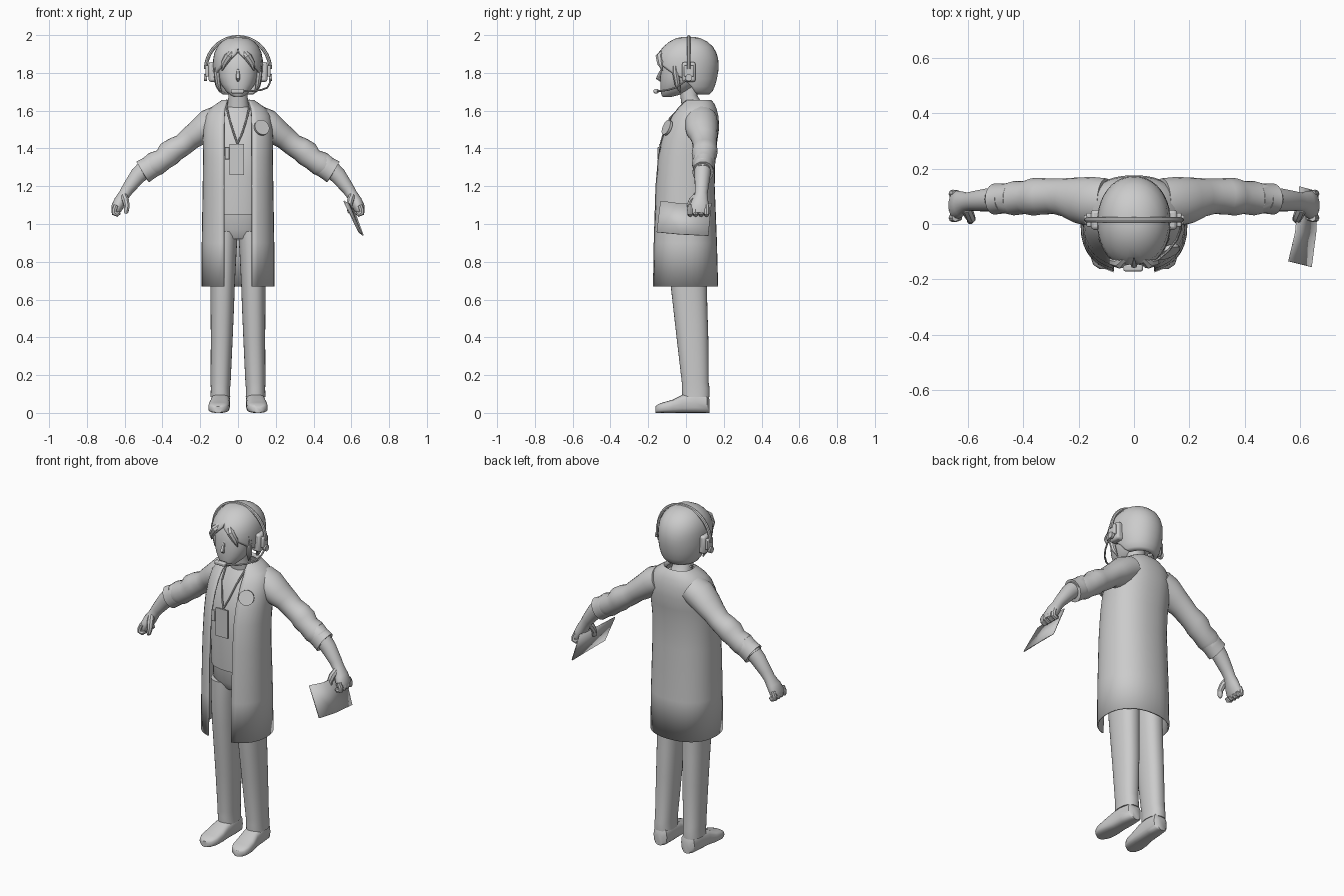
import bpy, bmesh
from math import sin, cos, pi, radians, copysign
from mathutils import Vector, Matrix


def finish(name, bm, mirror=False, thick=0, bevel=0):
    bmesh.ops.remove_doubles(bm, verts=bm.verts, dist=0.0004)
    bmesh.ops.recalc_face_normals(bm, faces=bm.faces)
    me = bpy.data.meshes.new(name)
    bm.to_mesh(me)
    bm.free()
    ob = bpy.data.objects.new(name, me)
    bpy.context.collection.objects.link(ob)
    return dress(ob, mirror, thick, bevel)


def dress(ob, mirror=False, thick=0, bevel=0):
    bpy.ops.object.select_all(action='DESELECT')
    ob.select_set(True)
    bpy.context.view_layer.objects.active = ob
    bpy.ops.object.shade_smooth_by_angle(angle=radians(40))
    if thick:
        m = ob.modifiers.new("thickness", 'SOLIDIFY')
        m.thickness, m.offset = thick, 0
    if bevel:
        m = ob.modifiers.new("bevel", 'BEVEL')
        m.width, m.segments = bevel, 2
    if mirror:
        ob.modifiers.new("mirror", 'MIRROR')
    return ob


def loft(name, rings, closed=True, caps=(True, True), **kw):
    bm = bmesh.new()
    rows = [[bm.verts.new(p) for p in r] for r in rings]
    n = len(rows[0])
    for a, b in zip(rows, rows[1:]):
        for i in range(n if closed else n - 1):
            j = (i + 1) % n
            bm.faces.new((a[i], a[j], b[j], b[i]))
    for row, cap in ((rows[0], caps[0]), (rows[-1], caps[1])):
        if cap:
            bm.faces.new(row if closed else row[:-1])
    return finish(name, bm, **kw)


def power(v, p):
    return copysign(abs(v) ** p, v)


def level(z, w, yf, yb, gap=None, cx=0, p=0.88, n=32):
    """Horizontal section; a gap in degrees leaves the front open."""
    g = radians(gap or 0)
    cy, ry = (yf + yb) / 2, (yb - yf) / 2
    pts = []
    for i in range(n if gap is None else n + 1):
        t = g + (2 * pi - 2 * g) * i / n
        pts.append((cx + w * power(sin(t), p), cy - ry * power(cos(t), p), z))
    return pts


def limb(secs, n=20):
    """Sections (x, z, y, half thickness, half width) across a path in xz."""
    out = []
    for i, (x, z, y, t, w) in enumerate(secs):
        a, b = secs[max(i - 1, 0)], secs[min(i + 1, len(secs) - 1)]
        d = Vector((b[0] - a[0], b[1] - a[1])).normalized()
        out.append([(x - d.y * t * cos(k), y + w * sin(k), z + d.x * t * cos(k))
                    for k in (2 * pi * j / n for j in range(n))])
    return out


def tube(name, pts, radii, mirror=False):
    cu = bpy.data.curves.new(name, 'CURVE')
    cu.dimensions, cu.bevel_depth, cu.bevel_resolution = '3D', 1, 2
    cu.use_fill_caps = True
    sp = cu.splines.new('POLY')
    sp.points.add(len(pts) - 1)
    for i, p in enumerate(pts):
        sp.points[i].co = (*p, 1)
        sp.points[i].radius = radii[i] if isinstance(radii, (list, tuple)) else radii
    ob = bpy.data.objects.new(name, cu)
    bpy.context.collection.objects.link(ob)
    bpy.ops.object.select_all(action='DESELECT')
    ob.select_set(True)
    bpy.context.view_layer.objects.active = ob
    bpy.ops.object.convert(target='MESH')
    return dress(bpy.context.view_layer.objects.active, mirror)


def box(name, loc, size, **kw):
    bm = bmesh.new()
    bmesh.ops.create_cube(bm, size=1, matrix=Matrix.Translation(loc) @ Matrix.Diagonal((*size, 1)))
    return finish(name, bm, **kw)


def disc(name, loc, axis, r, depth, **kw):
    bm = bmesh.new()
    rot = Vector(axis).to_track_quat('Z', 'Y').to_matrix().to_4x4()
    bmesh.ops.create_cone(bm, cap_ends=True, segments=20, radius1=r, radius2=r, depth=depth,
                          matrix=Matrix.Translation(loc) @ rot)
    return finish(name, bm, **kw)


# shoes: sections along y with flat soles
shoe = []
for y, cx, w, h in ((0.125, .09, .025, .07), (0.112, .09, .043, .1), (0.05, .092, .05, .11),
                    (-0.02, .095, .05, .095), (-0.07, .1, .056, .07), (-0.12, .103, .054, .056),
                    (-0.148, .105, .042, .046), (-0.162, .106, .02, .034)):
    shoe.append([(cx + w * power(cos(a), .7), y, h / 2 + h / 2 * power(sin(a), .6))
                 for a in (2 * pi * k / 20 for k in range(20))])
loft("shoe", shoe, mirror=True)

# trousers
loft("trouser_leg", [level(z, w, f, b, cx=cx) for z, cx, w, f, b in (
    (.085, .093, .052, -.02, .125), (.13, .093, .051, -.022, .125), (.16, .092, .053, -.022, .12),
    (.4, .086, .058, -.05, .118), (.56, .083, .062, -.068, .113), (.7, .081, .065, -.084, .11),
    (.85, .078, .07, -.095, .115), (.96, .075, .074, -.095, .12))], mirror=True)
loft("trouser_hips", [level(*r) for r in ((.92, .1, -.07, .1), (.97, .145, -.1, .125),
                                          (1.1, .145, -.105, .125))])
# shirt
loft("shirt", [level(*r) for r in ((1.05, .15, -.115, .125), (1.25, .15, -.125, .125),
     (1.4, .155, -.118, .135), (1.5, .15, -.088, .14), (1.57, .12, -.055, .14),
     (1.62, .07, -.02, .12))])

# open coat, sleeves and rolled cuffs
loft("coat", [level(*r) for r in (
    (.67, .189, -.18, .166, 20), (.9, .188, -.176, .16, 20), (1.2, .183, -.167, .148, 21),
    (1.35, .181, -.154, .15, 21), (1.44, .182, -.136, .162, 21), (1.51, .18, -.111, .172, 21),
    (1.57, .17, -.08, .168, 22), (1.61, .145, -.05, .158, 25), (1.638, .105, -.025, .145, 32),
    (1.652, .085, -.01, .133, 38), (1.64, .07, 0, .12, 45))],
    closed=False, caps=(False, False), thick=.008)
loft("sleeve", limb((
    (.1, 1.555, .08, .075, .085), (.15, 1.53, .08, .08, .09), (.205, 1.487, .085, .07, .083),
    (.25, 1.455, .095, .062, .07), (.29, 1.42, .1, .059, .064), (.335, 1.395, .1, .064, .066),
    (.365, 1.372, .098, .068, .068), (.395, 1.343, .096, .058, .06), (.435, 1.32, .093, .066, .062),
    (.465, 1.3, .092, .056, .054))), mirror=True)
loft("sleeve_cuff", limb(((.425, 1.328, .093, .05, .05), (.438, 1.32, .093, .064, .058),
    (.47, 1.297, .092, .061, .054), (.505, 1.275, .09, .064, .056), (.503, 1.277, .09, .052, .045))),
    mirror=True)

# forearm, palm, fingers and thumb
loft("forearm_and_hand", limb((
    (.47, 1.315, .09, .048, .046), (.53, 1.255, .087, .044, .042), (.58, 1.19, .083, .034, .036),
    (.603, 1.155, .08, .03, .034), (.624, 1.12, .073, .033, .045), (.642, 1.085, .068, .031, .053),
    (.65, 1.055, .067, .02, .048))), mirror=True)
for i in range(4):
    y = .022 + .029 * i
    tube("finger", [(.645, y, 1.1), (.655, y, 1.075), (.655, y, 1.058), (.64, y, 1.052), (.625, y, 1.06)],
         [.013, .0155, .015, .014, .008], mirror=True)
tube("thumb", [(.605, .055, 1.15), (.595, .032, 1.125), (.588, .018, 1.095), (.592, .012, 1.065),
               (.596, .012, 1.055)], [.018, .019, .016, .013, .006], mirror=True)

# folded sheet held in one hand
loft("held_folder", [[(.56, -.135, 1.122), (.585, -.03, 1.108), (.6, .135, 1.11)],
                     [(.64, -.155, .957), (.656, -.03, .945), (.663, .118, .938)]],
     closed=False, caps=(False, False), thick=.006)

# neck and face
loft("neck", [level(*r) for r in ((1.58, .065, -.02, .12), (1.64, .055, -.025, .085),
                                  (1.68, .05, -.03, .06), (1.76, .05, -.04, .06))])
loft("face", [level(*r) for r in (
    (1.672, .02, -.122, -.08), (1.682, .04, -.13, -.04), (1.705, .066, -.134, .02),
    (1.74, .09, -.136, .06), (1.78, .103, -.136, .09), (1.82, .109, -.132, .11),
    (1.88, .11, -.124, .12), (1.93, .085, -.09, .1))])
tube("nose", [(0, -.128, 1.82), (0, -.138, 1.795), (0, -.148, 1.772), (0, -.132, 1.758)],
     [.005, .009, .012, .006])
tube("ear", [(.104, .012, 1.765), (.112, .018, 1.8), (.105, .02, 1.83)], [.01, .018, .01], mirror=True)

# hair: parted shell opening around the face, plus fringe and side locks
loft("hair", [level(*r, p=.95) for r in (
    (1.985, .025, -.015, .04, 0), (1.978, .053, -.05, .075, 0), (1.96, .083, -.085, .11, 0),
    (1.935, .105, -.115, .138, 0), (1.905, .119, -.14, .155, 2), (1.875, .125, -.152, .164, 16),
    (1.845, .127, -.158, .167, 34), (1.81, .127, -.155, .165, 56), (1.77, .123, -.14, .158, 82),
    (1.73, .113, -.12, .147, 95), (1.705, .1, -.1, .135, 102), (1.69, .08, -.07, .12, 110))],
    closed=False, caps=(True, False), thick=.012)
for s, r in ((-1, 1), (1, 1)):
    tube("fringe_lock", [(s * .025, -.115, 1.915), (s * .052, -.14, 1.885), (s * .075, -.135, 1.85),
                         (s * .085, -.125, 1.81)], [.014, .022, .018, .002])
    tube("side_lock", [(s * .108, -.06, 1.86), (s * .112, -.055, 1.8), (s * .105, -.045, 1.74),
                       (s * .09, -.03, 1.695)], [.014, .017, .015, .003])

# headset: band, ear cups, microphone
arc = [pi * k / 28 for k in range(29)]
tube("headband", [(.17 * cos(a), .015, 1.82 + .17 * sin(a)) for a in arc], .01)
box("ear_cup", (.129, .015, 1.805), (.054, .072, .105), mirror=True, bevel=.012)
box("cup_plate", (.162, .015, 1.81), (.02, .05, .06), mirror=True, bevel=.005)
disc("cup_knob", (.172, .015, 1.775), (1, 0, 0), .018, .016, mirror=True)
tube("mic_boom", [(.17, .01, 1.77), (.168, -.02, 1.745), (.155, -.055, 1.722), (.125, -.095, 1.71),
                  (.085, -.13, 1.705), (.04, -.148, 1.703), (.01, -.155, 1.703)], .005)
box("microphone", (-.003, -.158, 1.703), (.07, .026, .022), bevel=.006)

# lanyard, pass card, clip and plain chest patch
for s in (-1, 1):
    tube("lanyard", [(s * .06, .04, 1.655), (s * .062, -.02, 1.628), (s * .047, -.085, 1.56),
                     (s * .022, -.118, 1.48), (-.003, -.134, 1.425)], .005)
box("pass_card", (-.007, -.14, 1.342), (.078, .008, .165))
box("pocket_clip", (-.058, -.142, 1.375), (.024, .016, .065), bevel=.003)
disc("chest_patch", (.125, -.1, 1.51), (.4, -.8, .35), .042, .014)
